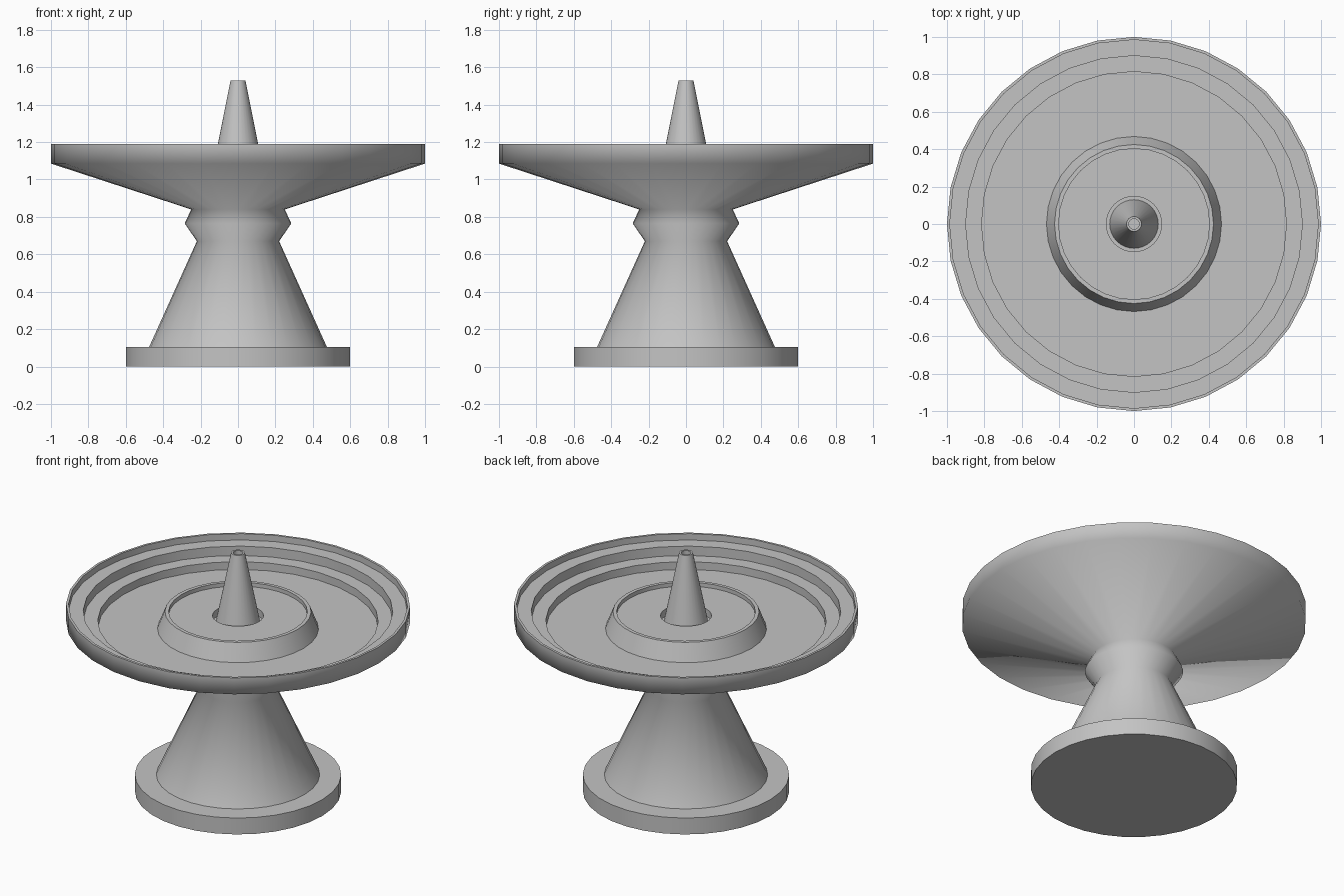
import bpy, bmesh, math

if "Cube" in bpy.data.objects:
    bpy.data.objects.remove(bpy.data.objects["Cube"])

SIDES = 32

grey = bpy.data.materials.new("plain grey")
grey.diffuse_color = (0.55, 0.55, 0.55, 1)
grey.use_nodes = True
grey.node_tree.nodes["Principled BSDF"].inputs["Base Color"].default_value = grey.diffuse_color


def lathe(name, profile):
    """Revolve (radius, height, sharp) points about z; radius 0 closes an end."""
    bm = bmesh.new()
    rings = []
    for r, z, sharp in profile:
        if r == 0:
            rings.append([bm.verts.new((0, 0, z))] * SIDES)
        else:
            rings.append([bm.verts.new((r * math.cos(2 * math.pi * i / SIDES),
                                        r * math.sin(2 * math.pi * i / SIDES), z))
                          for i in range(SIDES)])
    for a, b in zip(rings, rings[1:]):
        for i in range(SIDES):
            j = (i + 1) % SIDES
            corners = list(dict.fromkeys((a[i], a[j], b[j], b[i])))
            bm.faces.new(corners).smooth = True
    # Crisp edges round the rings marked as sharp
    for ring, (r, z, sharp) in zip(rings, profile):
        if sharp and r > 0:
            for i in range(SIDES):
                edge = bm.edges.get((ring[i], ring[(i + 1) % SIDES]))
                if edge:
                    edge.smooth = False
    mesh = bpy.data.meshes.new(name)
    bm.to_mesh(mesh)
    bm.free()
    mesh.materials.append(grey)
    obj = bpy.data.objects.new(name, mesh)
    bpy.context.collection.objects.link(obj)
    return obj


S, R = True, False  # sharp or rounded shading

# Foot, stem, bowl and raised cup in one turned profile
lathe("turned_stand", [
    (0, 0, S), (0.60, 0, S), (0.60, 0.105, S),           # foot
    (0.475, 0.105, S), (0.22, 0.67, R),                  # tapered stem
    (0.285, 0.765, R), (0.25, 0.84, R),                  # neck collar
    (1.0, 1.085, R), (1.0, 1.19, S),                     # bowl underside and rim
    (0.985, 1.19, S), (0.985, 1.15, S),                  # rim lip
    (0.90, 1.15, S), (0.90, 1.09, S),                    # upper step
    (0.815, 1.09, S), (0.815, 1.04, S),                  # lower step
    (0.468, 1.04, S), (0.425, 1.15, S),                  # raised cup
    (0.403, 1.15, S), (0.403, 1.125, S),                 # cup lip
    (0.148, 1.125, S), (0.148, 1.08, S), (0, 1.08, S),   # socket
])

# Central tapered spout with a small hole in its tip
lathe("spout", [
    (0.130, 1.08, S), (0.040, 1.528, S),
    (0.028, 1.528, S), (0.028, 1.49, S), (0, 1.49, S),
])
